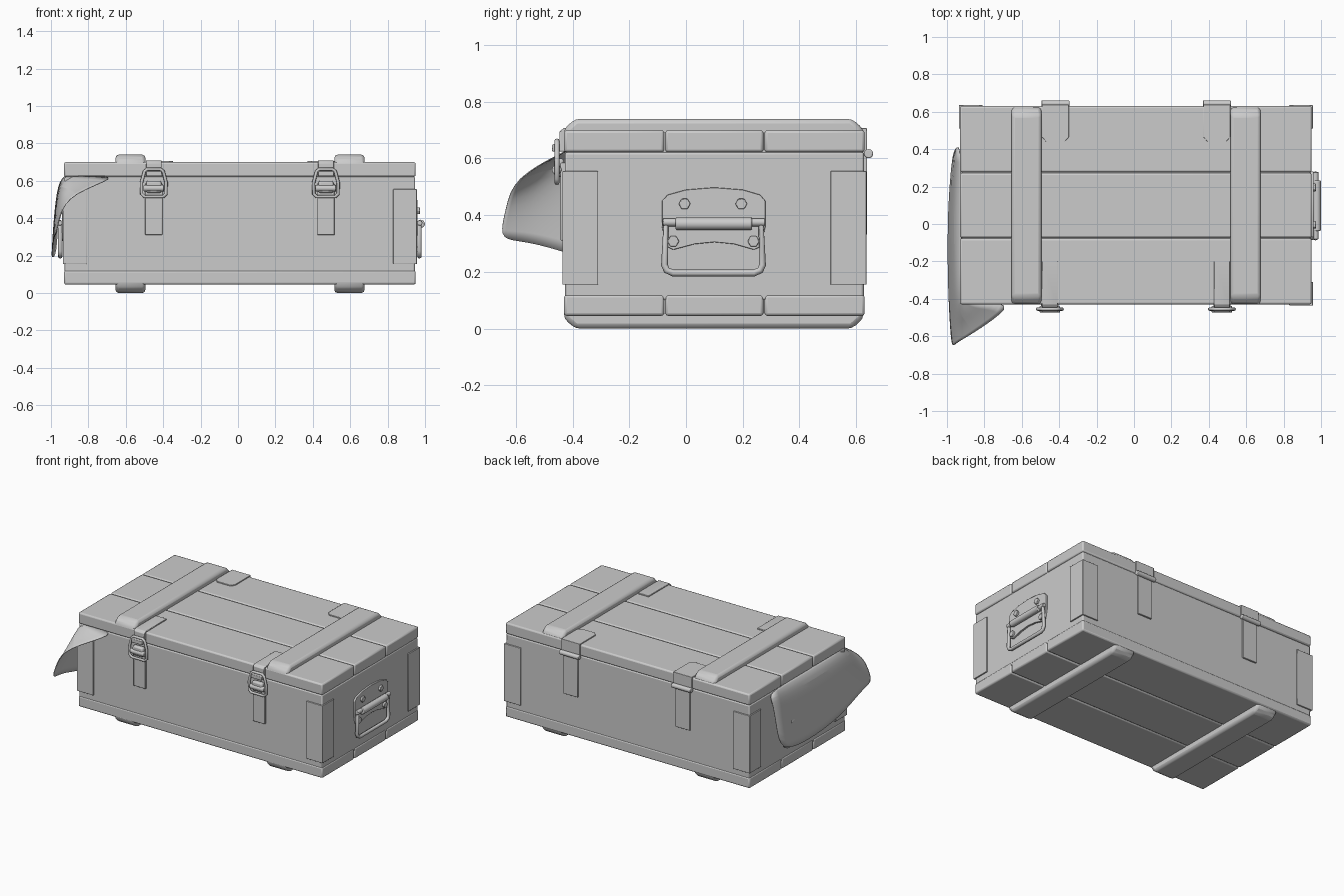
import bpy, bmesh, math
from mathutils import Matrix, Vector

if "Cube" in bpy.data.objects:
    bpy.data.objects.remove(bpy.data.objects["Cube"])

grey = bpy.data.materials.new("grey")
grey.diffuse_color = (0.6, 0.6, 0.6, 1)
grey.use_nodes = True
grey.node_tree.nodes["Principled BSDF"].inputs["Base Color"].default_value = grey.diffuse_color

X0, X1, Y0, Y1 = -0.93, 0.95, -0.43, 0.63   # crate footprint
MID = (X0 + X1) / 2


def finish(ob, angle=40):
    ob.data.materials.clear()
    ob.data.materials.append(grey)
    bpy.ops.object.select_all(action='DESELECT')
    ob.select_set(True)
    bpy.context.view_layer.objects.active = ob
    bpy.ops.object.shade_smooth_by_angle(angle=math.radians(angle))
    return ob


def from_bmesh(name, bm, bevel=0, segments=2):
    bmesh.ops.recalc_face_normals(bm, faces=bm.faces)
    me = bpy.data.meshes.new(name)
    bm.to_mesh(me)
    bm.free()
    ob = bpy.data.objects.new(name, me)
    bpy.context.collection.objects.link(ob)
    finish(ob)
    if bevel:
        m = ob.modifiers.new("bevel", 'BEVEL')
        m.width, m.segments = bevel, segments
    return ob


def box(name, x, y, z, bevel=0, segments=2):
    bm = bmesh.new()
    bmesh.ops.create_cube(bm, size=1)
    for v in bm.verts:
        v.co = [r[0] + (c + 0.5) * (r[1] - r[0]) for c, r in zip(v.co, (x, y, z))]
    return from_bmesh(name, bm, bevel, segments)


def prism(name, points, offset, bevel=0):
    bm = bmesh.new()
    face = bm.faces.new([bm.verts.new(p) for p in points])
    out = bmesh.ops.extrude_face_region(bm, geom=[face])
    bmesh.ops.translate(bm, vec=offset,
                        verts=[g for g in out["geom"] if isinstance(g, bmesh.types.BMVert)])
    return from_bmesh(name, bm, bevel)


def cylinder(name, centre, radius, length, axis='X', sides=16, bevel=0):
    bm = bmesh.new()
    bmesh.ops.create_cone(bm, cap_ends=True, segments=sides, radius1=radius, radius2=radius,
                          depth=length, matrix=Matrix.Translation(centre)
                          @ Matrix.Rotation(math.pi / 2, 4, 'Y' if axis == 'X' else 'X'))
    return from_bmesh(name, bm, bevel)


def wire(name, points, radius, closed=True):
    cu = bpy.data.curves.new(name, 'CURVE')
    cu.dimensions = '3D'
    cu.bevel_depth, cu.bevel_resolution = radius, 2
    cu.use_fill_caps = True
    sp = cu.splines.new('POLY')
    sp.points.add(len(points) - 1)
    for p, co in zip(sp.points, points):
        p.co = (*co, 1)
    sp.use_cyclic_u = closed
    ob = bpy.data.objects.new(name, cu)
    bpy.context.collection.objects.link(ob)
    bpy.ops.object.select_all(action='DESELECT')
    ob.select_set(True)
    bpy.context.view_layer.objects.active = ob
    bpy.ops.object.convert(target='MESH')
    return finish(bpy.context.object, 60)


# Crate body
box("crate_body", (X0 + .003, X1 - .003), (Y0 + .003, Y1 - .003), (0.10, 0.622), 0.008)

# Lid and floor boards
boards = [(Y0, -0.077), (-0.073, 0.273), (0.277, Y1)]
for i, y in enumerate(boards):
    box(f"lid_board_{i}", (X0, X1), y, (0.622, 0.70), 0.01)
    box(f"floor_board_{i}", (X0, X1), y, (0.045, 0.12), 0.01)
box("lid_core", (X0 + .01, X1 - .01), (Y0 + .01, Y1 - .01), (0.615, 0.692))
box("floor_core", (X0 + .01, X1 - .01), (Y0 + .01, Y1 - .01), (0.053, 0.125))

# Cross battens above and below, with sloped ends
for side, (a, b) in (("left", (-0.655, -0.495)), ("right", (0.515, 0.677))):
    for level, sign, base in (("top", 1, 0.67), ("bottom", -1, 0.07)):
        profile = [(Y0, 0), (Y0, 0.035), (Y0 + .04, 0.07), (Y1 - .045, 0.07),
                   (Y1 - .005, 0.035), (Y1 - .005, 0)]
        prism(f"{level}_batten_{side}", [(a, y, base + sign * z) for y, z in profile],
              (b - a, 0, 0), 0.018)

# Corner plates, folded around each vertical edge
T, W = 0.006, 0.12
for sx, xe in (("left", X0), ("right", X1)):
    for sy, ye in (("front", Y0), ("back", Y1)):
        dx = -1 if sx == "right" else 1
        dy = -1 if sy == "back" else 1
        L = [(-T, -T), (W, -T), (W, 0.004), (0.004, 0.004), (0.004, W), (-T, W)]
        prism(f"corner_plate_{sy}_{sx}", [(xe + dx * u, ye + dy * v, 0.155) for u, v in L],
              (0, 0, 0.4), 0.002)

# Front latches
for side, c in (("left", -0.45), ("right", 0.47)):
    box(f"latch_strap_{side}", (c - .046, c + .046), (-0.442, -0.42), (0.31, 0.585), 0.004)
    box(f"latch_lever_{side}", (c - .04, c + .04), (-0.465, -0.43), (0.535, 0.60), 0.01)
    cylinder(f"latch_roller_{side}", (c, -0.456, 0.56), 0.017, 0.11, bevel=0.004)
    half = [(0.05, 0.515), (0.065, 0.53), (0.066, 0.59), (0.05, 0.65), (0.035, 0.662)]
    loop = half + [(-x, z) for x, z in reversed(half)]
    wire(f"latch_loop_{side}", [(c + x, -0.455, z) for x, z in loop], 0.009)
    hook = [(-0.20, 0.695), (-0.20, 0.708), (-0.43, 0.708), (-0.446, 0.695), (-0.446, 0.655),
            (-0.472, 0.65), (-0.472, 0.625), (-0.425, 0.625), (-0.425, 0.695)]
    prism(f"latch_catch_{side}", [(c - .042, y, z) for y, z in hook], (0.084, 0, 0), 0.003)

# Back hinges
for side, c in (("left", -0.42), ("right", 0.443)):
    tab = [(-.072, Y1 + .008), (-.072, 0.465), (-.05, 0.44), (.05, 0.44), (.072, 0.465),
           (.072, Y1 + .008)]
    prism(f"hinge_top_leaf_{side}", [(c + x, y, 0.696) for x, y in tab], (0, 0, 0.011), 0.002)
    box(f"hinge_lid_leaf_{side}", (c - .072, c + .072), (0.62, 0.638), (0.615, 0.705), 0.003)
    box(f"hinge_strap_{side}", (c - .055, c + .055), (0.62, 0.638), (0.33, 0.615), 0.003)
    cylinder(f"hinge_barrel_{side}", (c, 0.644, 0.617), 0.016, 0.15, bevel=0.004)

# Carry handles, mirrored on both ends
for side, s in (("right", 1), ("left", -1)):
    def at(d, y, z):
        return (MID + s * (0.94 + d), y, z)
    plate = [(-.085, .36), (-.085, .45), (-.065, .472), (0, .49), (.1, .498), (.2, .49),
             (.262, .472), (.28, .45), (.28, .36), (.265, .29), (.24, .278), (.17, .298),
             (.1, .305), (.03, .298), (-.045, .278), (-.07, .29)]
    prism(f"handle_plate_{side}", [at(-.004, y, z) for y, z in plate], (s * 0.014, 0, 0), 0.002)
    for i, (y, z) in enumerate([(-.005, .44), (.195, .44), (-.045, .308), (.238, .308)]):
        cylinder(f"handle_bolt_{side}_{i}", at(.012, y, z), 0.021, 0.022, sides=6, bevel=0.003)
    ring = [(-.07, .38), (-.076, .225), (-.068, .206), (-.045, .196), (.24, .196),
            (.262, .206), (.27, .225), (.264, .38)]
    wire(f"handle_ring_{side}", [at(.02, y, z) for y, z in ring], 0.012)
    cylinder(f"handle_grip_{side}", at(.027, 0.098, .37), 0.022, 0.27, 'Y', bevel=0.005)
    cylinder(f"handle_pivot_{side}", at(.022, 0.098, .375), 0.014, 0.36, 'Y', bevel=0.003)

# Cloth hanging out from under the lid at the left end
columns = [
    [(-.925, .42, .625), (-.952, .41, .585), (-.962, .38, .4), (-.972, .35, .20)],
    [(-.925, .10, .625), (-.965, .10, .59), (-.985, .10, .4), (-.995, .08, .185)],
    [(-.925, -.22, .625), (-.96, -.23, .59), (-.985, -.25, .4), (-.995, -.28, .22)],
    [(-.925, -.425, .625), (-.95, -.46, .59), (-.972, -.48, .44), (-.985, -.50, .295)],
    [(-.79, -.425, .625), (-.90, -.54, .555), (-.955, -.58, .45), (-.978, -.60, .31)],
    [(-.62, -.425, .625), (-.90, -.61, .53), (-.952, -.635, .42), (-.97, -.66, .32)],
]
bm = bmesh.new()
grid = [[bm.verts.new(p) for p in col] for col in columns]
for a, b in zip(grid, grid[1:]):
    for j in range(3):
        bm.faces.new((a[j], b[j], b[j + 1], a[j + 1]))
cloth = from_bmesh("cloth", bm)
finish(cloth, 80)
sub = cloth.modifiers.new("smooth", 'SUBSURF')
sub.levels = sub.render_levels = 2
sol = cloth.modifiers.new("thickness", 'SOLIDIFY')
sol.thickness, sol.offset = 0.004, 0
